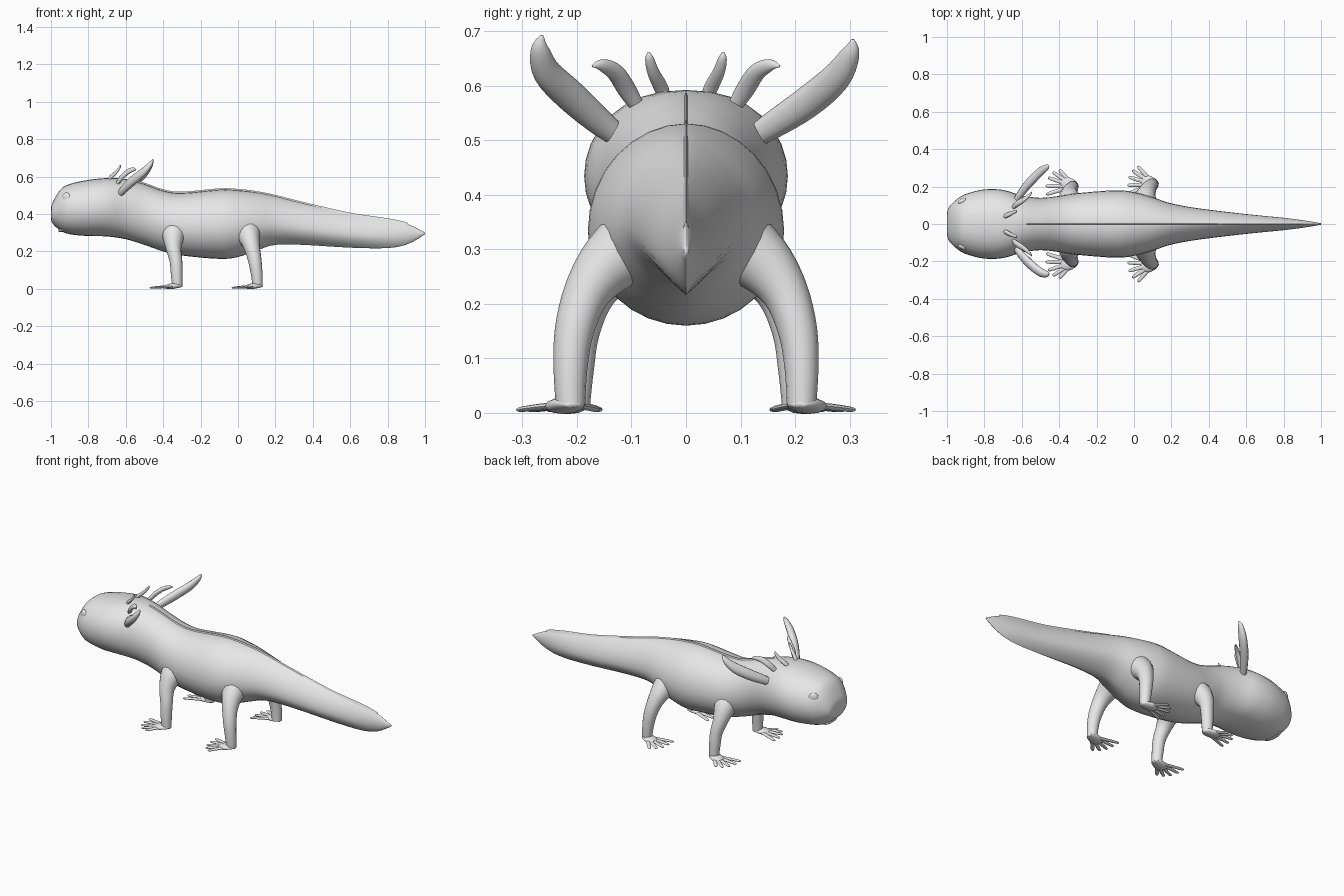
import bpy, bmesh, math
from mathutils import Vector

cube = bpy.data.objects.get("Cube")
if cube:
    bpy.data.objects.remove(cube, do_unlink=True)

skin = bpy.data.materials.new("pale_grey_skin")
skin.use_nodes = True
skin.diffuse_color = (0.8, 0.8, 0.8, 1)
skin.node_tree.nodes["Principled BSDF"].inputs["Base Color"].default_value = (0.8, 0.8, 0.8, 1)


def finish(name, bm, angle=50):
    """Turn a bmesh into a smooth object with sharp creases kept."""
    bmesh.ops.recalc_face_normals(bm, faces=bm.faces)
    mesh = bpy.data.meshes.new(name)
    bm.to_mesh(mesh)
    bm.free()
    mesh.materials.append(skin)
    mesh.shade_smooth()
    mesh.set_sharp_from_angle(angle=math.radians(angle))
    obj = bpy.data.objects.new(name, mesh)
    bpy.context.collection.objects.link(obj)
    return obj


def smooth_path(points, steps):
    """Catmull-Rom interpolation of tuples of any length."""
    pts = [Vector(p) for p in points]
    out = []
    for i in range(len(pts) - 1):
        b, c = pts[i], pts[i + 1]
        a = pts[i - 1] if i else b
        d = pts[i + 2] if i + 2 < len(pts) else c
        for s in range(steps):
            t = s / steps
            out.append(b + (c - a) * (t / 2)
                       + (a * 2 - b * 5 + c * 4 - d) * (t * t / 2)
                       + (b * 3 - a - c * 3 + d) * (t ** 3 / 2))
    out.append(pts[-1])
    return out


def loft(name, rings, angle=50):
    """Skin a list of equal-length rings and cap both ends."""
    bm = bmesh.new()
    loops = [[bm.verts.new(p) for p in ring] for ring in rings]
    n = len(loops[0])
    for low, high in zip(loops, loops[1:]):
        for k in range(n):
            m = (k + 1) % n
            bm.faces.new((low[k], low[m], high[m], high[k]))
    bm.faces.new(loops[0])
    bm.faces.new(loops[-1])
    return finish(name, bm, angle)


def tube(name, points, ref, flat=1.0, sides=12, steps=4):
    """Round limb through (x, y, z, radius) points, flattened across ref."""
    path = smooth_path(points, steps)
    rings = []
    for i, p in enumerate(path):
        tangent = (path[min(i + 1, len(path) - 1)] - path[max(i - 1, 0)]).to_3d().normalized()
        across = tangent.cross(Vector(ref)).normalized()
        up = across.cross(tangent)
        ring = []
        for k in range(sides):
            a = math.tau * k / sides
            ring.append(p.to_3d() + (across * math.cos(a) + up * math.sin(a) * flat) * p[3])
        rings.append(ring)
    return loft(name, rings, 70)


# Body, head and tail: x, top, bottom, half width, section exponent, widest height
stations = [
    (-1.0, .425, .375, .04, .85, .5),
    (-.992, .46, .35, .085, .85, .5),
    (-.95, .53, .312, .13, .85, .5),
    (-.9, .56, .292, .16, .85, .5),
    (-.8, .582, .282, .185, .85, .5),
    (-.7, .592, .28, .182, .85, .5),
    (-.6, .587, .265, .153, .9, .5),
    (-.5, .56, .235, .14, 1, .5),
    (-.4, .525, .2, .15, 1, .48),
    (-.3, .512, .178, .165, 1, .47),
    (-.1, .53, .16, .18, 1, .47),
    (0, .527, .17, .17, 1.1, .47),
    (.1, .515, .205, .143, 1.2, .45),
    (.2, .495, .235, .11, 1.35, .42),
    (.35, .457, .235, .083, 1.6, .4),
    (.6, .4, .22, .053, 1.9, .4),
    (.8, .37, .218, .033, 1.9, .43),
    (.91, .345, .24, .019, 1.6, .5),
    (1.0, .3, .292, .004, 1, .5),
]
spine = smooth_path(stations, 4)
SIDES = 32


def body_ring(s):
    x, top, bottom, width, power, level = s
    mid = bottom + (top - bottom) * level
    ring = []
    for k in range(SIDES):
        a = math.tau * k / SIDES
        c, h = math.cos(a), math.sin(a)
        y = math.copysign(abs(c) ** power, c) * width if abs(c) > 1e-6 else 0
        ring.append((x, y, mid + h * (top - mid if h > 0 else mid - bottom)))
    return ring


loft("body", [body_ring(s) for s in spine], 75)

# Thin ridge along the back and the tail
ridge = [s for s in spine if -.6 < s[0] < .93]
loft("back_ridge", [[(s[0], -.008, s[1] - .012), (s[0], .008, s[1] - .012),
                     (s[0], 0, s[1] + .007)] for s in ridge], 40)

# Legs: shared shape, shifted for each pair
front_leg = [(-.34, .08, .32, .07), (-.345, .13, .28, .06), (-.345, .17, .22, .042),
             (-.332, .192, .15, .034), (-.328, .2, .08, .031), (-.325, .203, .015, .027)]
hind_leg = [(.05, .08, .32, .075), (.06, .14, .275, .058), (.075, .182, .22, .043),
            (.09, .205, .15, .036), (.1, .212, .08, .031), (.105, .212, .015, .027)]
front_tips = [(-.145, -.045), (-.147, .0), (-.135, .045), (-.11, .075), (-.075, .088)]
hind_tips = [(-.14, -.05), (-.14, -.005), (-.135, .04), (-.115, .075), (-.085, .098)]


def foot(name, ankle, tips, side):
    ax, ay = ankle
    tube(name + "_foot", [(ax + .025, side * (ay - .005), .014, .012),
                          (ax + .005, side * ay, .017, .029),
                          (ax - .035, side * (ay + .012), .013, .036),
                          (ax - .062, side * (ay + .02), .01, .022)], (0, 0, 1), .42)
    for i, (dx, dy) in enumerate(tips):
        spot = lambda t, z, r: (ax + dx * t, side * (ay + dy * t), z, r)
        tube(f"{name}_toe_{i + 1}", [spot(.2, .014, .012), spot(.55, .011, .011),
                                     spot(.8, .008, .01), spot(.95, .006, .008),
                                     spot(1, .005, .002)], (0, 0, 1), .55, 8, 3)


for label, side in (("left", -1), ("right", 1)):
    for pair, leg, tips in (("front", front_leg, front_tips), ("hind", hind_leg, hind_tips)):
        name = f"{pair}_{label}"
        tube(name + "_leg", [(x, side * y, z, r) for x, y, z, r in leg], (1, 0, 0), 1, 16)
        foot(name, leg[-1][:2], tips, side)

    # Small and middle gill stalks
    tube(f"{label}_small_gill", [(-.7, side * .035, .57, .01), (-.68, side * .046, .597, .013),
                                 (-.65, side * .06, .625, .011), (-.632, side * .067, .65, .008),
                                 (-.628, side * .068, .662, .002)], (1, 0, 0), .7)
    tube(f"{label}_middle_gill", [(-.65, side * .085, .555, .012), (-.625, side * .108, .592, .017),
                                  (-.59, side * .13, .625, .016), (-.56, side * .155, .638, .011),
                                  (-.545, side * .172, .636, .002)], (1, 0, 0), .7)

    # Eye: shallow dome turned slightly forward
    bm = bmesh.new()
    bmesh.ops.create_uvsphere(bm, u_segments=20, v_segments=12, radius=.027)
    eye = finish(f"{label}_eye", bm)
    eye.scale = (1, .55, 1.05)
    eye.rotation_euler = (0, 0, side * math.radians(32))
    eye.location = (-.918, side * .122, .487)

# Large gill stalks, each bending its own way
tube("right_large_gill", [(-.645, .1, .49, .015), (-.615, .15, .522, .024), (-.56, .22, .568, .029),
                          (-.505, .275, .615, .027), (-.468, .302, .66, .017),
                          (-.455, .306, .685, .003)], (1, 0, 0), .75)
tube("left_large_gill", [(-.645, -.1, .49, .015), (-.615, -.15, .527, .024), (-.56, -.21, .58, .029),
                         (-.505, -.255, .625, .026), (-.468, -.268, .667, .017),
                         (-.455, -.264, .692, .003)], (1, 0, 0), .75)

# Lower lip under the snout
tube("lower_lip", [(-.915, -.085, .325, .006), (-.942, -.045, .314, .012), (-.948, 0, .312, .013),
                   (-.942, .045, .314, .012), (-.915, .085, .325, .006)], (0, 0, 1), .7)
